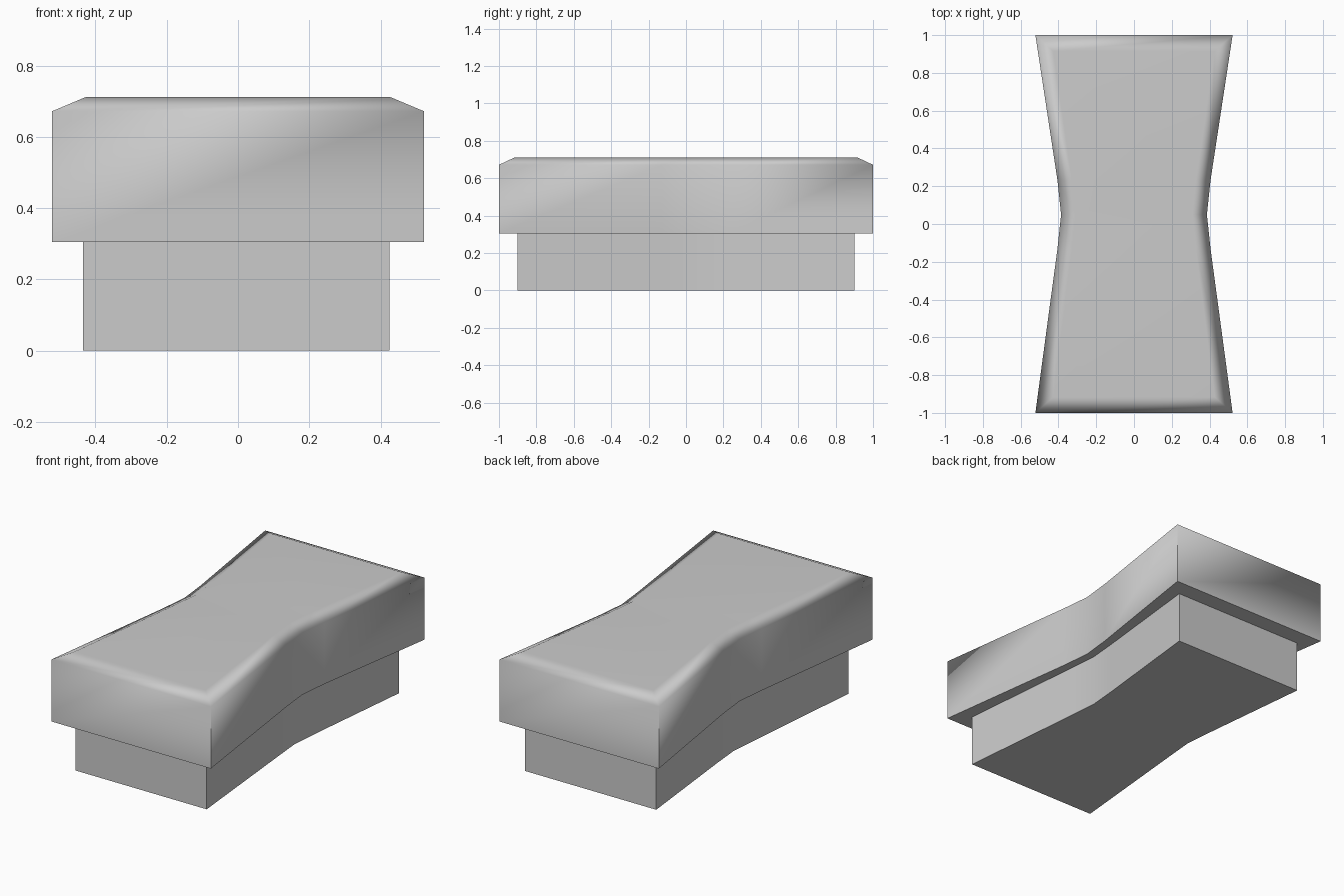
import bpy, bmesh

cube = bpy.data.objects.get("Cube")
if cube:
    bpy.data.objects.remove(cube, do_unlink=True)

grey = bpy.data.materials.new("plain grey")
grey.use_nodes = True
GREY = (0.6, 0.6, 0.6, 1)
grey.diffuse_color = GREY
grey.node_tree.nodes["Principled BSDF"].inputs["Base Color"].default_value = GREY


def outline(end_x, end_y, knee_x, waist_x, z, centre=0.0):
    """Waisted outline at height z, counterclockwise, narrowest just behind the middle."""
    side = [(end_x, -end_y), (knee_x, -0.13), (waist_x, 0.05), (knee_x, 0.23), (end_x, end_y)]
    right = [(centre + x, y, z) for x, y in side]
    left = [(centre - x, y, z) for x, y in reversed(side)]
    return right + left


def loft(name, rings):
    """Closed solid through a stack of matching outlines."""
    bm = bmesh.new()
    loops = [[bm.verts.new(p) for p in ring] for ring in rings]
    for low, high in zip(loops, loops[1:]):
        for i in range(len(low)):
            j = (i + 1) % len(low)
            bm.faces.new((low[i], low[j], high[j], high[i]))
    bm.faces.new(loops[-1])
    bm.faces.new(reversed(loops[0]))
    mesh = bpy.data.meshes.new(name)
    bm.to_mesh(mesh)
    bm.free()
    mesh.materials.append(grey)
    obj = bpy.data.objects.new(name, mesh)
    bpy.context.collection.objects.link(obj)
    # Soft chamfer and waist, crisp corners and underside
    bpy.ops.object.select_all(action="DESELECT")
    obj.select_set(True)
    bpy.context.view_layer.objects.active = obj
    bpy.ops.object.shade_smooth_by_angle(angle=1.25)
    weighted = obj.modifiers.new("Weighted normals", "WEIGHTED_NORMAL")
    weighted.keep_sharp = True
    return obj


# Narrower plinth underneath
loft("base", [outline(0.43, 0.9, 0.358, 0.342, z, -0.005) for z in (0, 0.305)])

# Overhanging slab with a chamfered top rim
loft("top_slab", [
    outline(0.522, 1.0, 0.405, 0.386, 0.305),
    outline(0.522, 1.0, 0.405, 0.386, 0.672),
    outline(0.427, 0.915, 0.328, 0.308, 0.712),
])
